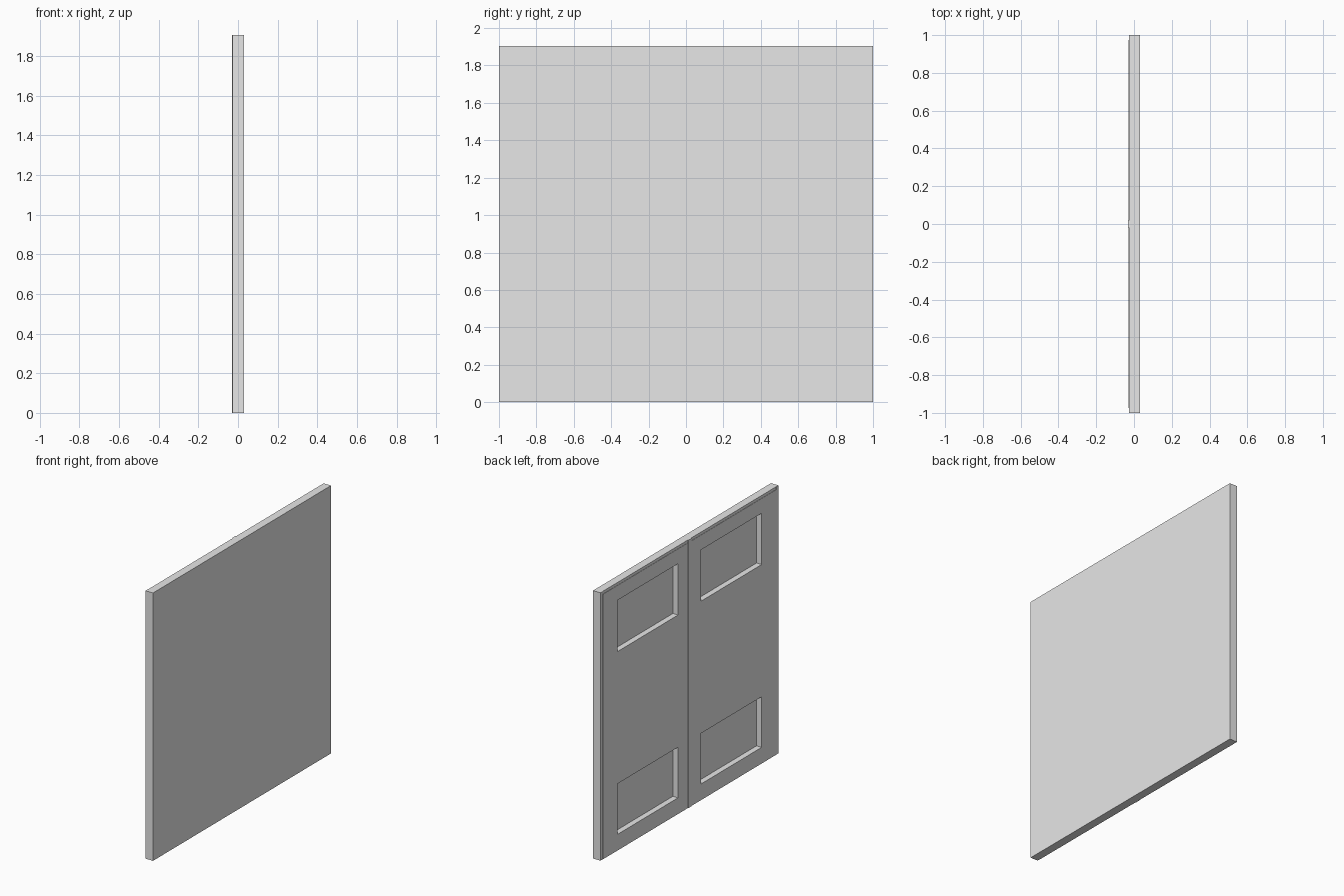
import bpy
import bmesh

if "Cube" in bpy.data.objects:
    bpy.data.objects.remove(bpy.data.objects["Cube"], do_unlink=True)

HEIGHT = 1.905
BACK = 0.0315      # plain side
FLOOR = 0.012      # depth of the recessed panels
DOOR_TOP = 1.885
JAMB = 0.975

grey = bpy.data.materials.new("light_grey")
grey.use_nodes = True
grey.diffuse_color = (0.8, 0.8, 0.8, 1)
grey.node_tree.nodes["Principled BSDF"].inputs["Base Color"].default_value = (0.8, 0.8, 0.8, 1)


def add_object(name, bm):
    bmesh.ops.recalc_face_normals(bm, faces=bm.faces)
    mesh = bpy.data.meshes.new(name)
    bm.to_mesh(mesh)
    bm.free()
    mesh.materials.append(grey)
    obj = bpy.data.objects.new(name, mesh)
    bpy.context.collection.objects.link(obj)
    return obj


def box(name, x, y, z):
    """Box from (low, high) ranges on each axis."""
    bm = bmesh.new()
    bmesh.ops.create_cube(bm, size=1)
    for v in bm.verts:
        v.co = [r[0] if c < 0 else r[1] for c, r in zip(v.co, (x, y, z))]
    return add_object(name, bm)


def door(name, side):
    """Door leaf with two rectangular openings, one above the other."""
    ys = [0, 0.13, 0.81, JAMB]
    zs = [0, 0.115, 0.475, 1.415, 1.78, DOOR_TOP]
    bm = bmesh.new()
    grid = [[bm.verts.new((-0.0285, side * y, z)) for z in zs] for y in ys]
    for i in range(len(ys) - 1):
        for j in range(len(zs) - 1):
            if i == 1 and j in (1, 3):
                continue
            bm.faces.new((grid[i][j], grid[i + 1][j], grid[i + 1][j + 1], grid[i][j + 1]))
    # thicken the leaf back to the rear panel
    result = bmesh.ops.extrude_face_region(bm, geom=bm.faces[:], use_keep_orig=True)
    for v in result["geom"]:
        if isinstance(v, bmesh.types.BMVert):
            v.co.x = FLOOR
    return add_object(name, bm)


# Plain rear panel, which closes the openings
box("rear_panel", (FLOOR, BACK), (-1, 1), (0, HEIGHT))

# Frame around the leaves
box("frame_header", (-0.0265, FLOOR), (-JAMB, JAMB), (DOOR_TOP, HEIGHT))
for side, label in ((1, "back"), (-1, "front")):
    box(label + "_jamb", (-0.0275, FLOOR), sorted((side * JAMB, side)), (0, HEIGHT))
    door(label + "_door_leaf", side)

# Thin cover strip over the seam between the leaves
box("centre_strip", (-BACK, -0.026), (-0.018, 0.018), (0, HEIGHT))
